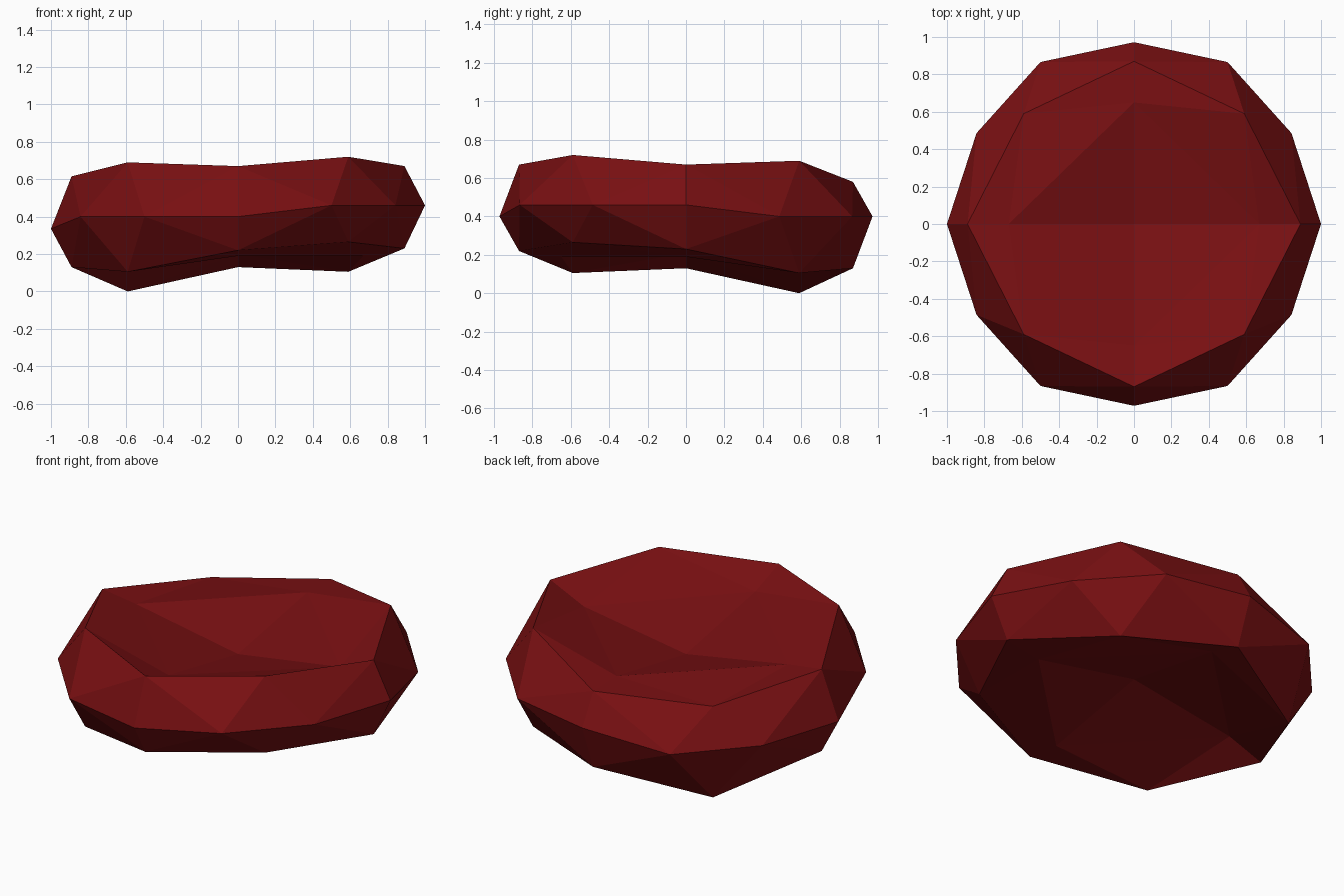
import bpy, bmesh
from math import cos, sin, pi

cube = bpy.data.objects.get("Cube")
if cube:
    bpy.data.objects.remove(cube)

# Dark red surface
red = bpy.data.materials.new("dark_red")
red.use_nodes = True
colour = (0.19, 0.005, 0.006, 1)
red.diffuse_color = colour
red.node_tree.nodes["Principled BSDF"].inputs["Base Color"].default_value = colour

bm = bmesh.new()


def ring(radii, heights):
    """Closed ring of vertices, counterclockwise from +x; radii repeat in turn."""
    n = len(heights)
    return [bm.verts.new((radii[i % len(radii)] * cos(2 * pi * i / n),
                          radii[i % len(radii)] * sin(2 * pi * i / n), z))
            for i, z in enumerate(heights)]


def side(rings, flip):
    """Join rings of 1, 4, 8 and 12 vertices with triangles, quarter by quarter."""
    for k in range(1, len(rings)):
        inner, outer = rings[k - 1], rings[k]
        for q in range(4):
            for i in range(k):
                a = inner[(q * (k - 1) + i) % len(inner)]
                b = outer[q * k + i]
                c = outer[(q * k + i + 1) % len(outer)]
                tris = [(a, b, c)]
                if i < k - 1:
                    tris.append((a, c, inner[(q * (k - 1) + i + 1) % len(inner)]))
                for t in tris:
                    bm.faces.new(t[::-1] if flip else t)


# Outer rim, shared by both sides
rim = ring([1, 0.972], [0.46, 0.4, 0.4, 0.4, 0.335, 0.335,
                        0.335, 0.4, 0.4, 0.4, 0.46, 0.46])
lip = [0.89, 0.834, 0.87, 0.834]
dish = [0.67, 0.65]

# Upper dish and lip
side([ring([0], [0.467]),
      ring(dish, [0.57, 0.585, 0.585, 0.59]),
      ring(lip, [0.67, 0.69, 0.58, 0.54, 0.615, 0.69, 0.67, 0.72]),
      rim], False)

# Lower dish and lip
side([ring([0], [0.315]),
      ring(dish, [0.19, 0.2, 0.21, 0.19]),
      ring(lip, [0.23, 0.105, 0.13, 0, 0.13, 0.105, 0.22, 0.265]),
      rim], True)

mesh = bpy.data.meshes.new("dished_disc")
bm.to_mesh(mesh)
bm.free()
mesh.materials.append(red)
bpy.context.collection.objects.link(bpy.data.objects.new("dished_disc", mesh))
